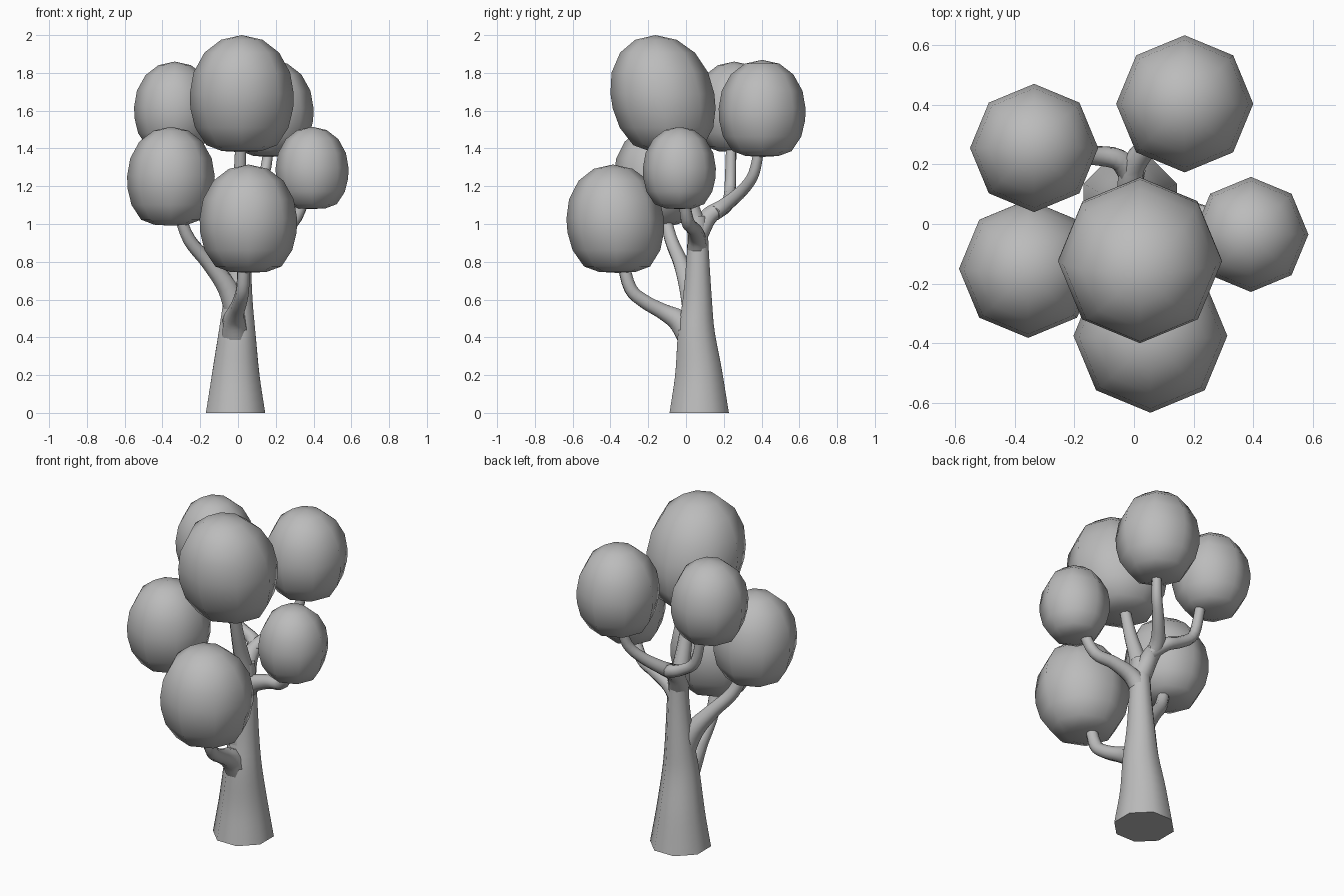
import bpy, bmesh, math
from mathutils import Vector

cube = bpy.data.objects.get("Cube")
if cube:
    bpy.data.objects.remove(cube, do_unlink=True)

SIDES = 8
grey = bpy.data.materials.new("plain grey")
grey.use_nodes = True
grey.diffuse_color = (0.5, 0.5, 0.5, 1)
grey.node_tree.nodes["Principled BSDF"].inputs["Base Color"].default_value = (0.5, 0.5, 0.5, 1)


def make_object(name, bm, sharp_angle):
    bmesh.ops.recalc_face_normals(bm, faces=bm.faces)
    mesh = bpy.data.meshes.new(name)
    bm.to_mesh(mesh)
    bm.free()
    mesh.materials.append(grey)
    obj = bpy.data.objects.new(name, mesh)
    bpy.context.collection.objects.link(obj)
    bpy.ops.object.select_all(action='DESELECT')
    obj.select_set(True)
    bpy.context.view_layer.objects.active = obj
    bpy.ops.object.shade_smooth_by_angle(angle=math.radians(sharp_angle))
    return obj


def bridge(bm, lower, upper):
    for i in range(SIDES):
        j = (i + 1) % SIDES
        bm.faces.new((lower[i], lower[j], upper[j], upper[i]))


def smooth_path(points, steps=4):
    """Catmull-Rom through points of x, y, z, radius."""
    pts = [Vector(p) for p in points]
    pts = [2 * pts[0] - pts[1]] + pts + [2 * pts[-1] - pts[-2]]
    out = []
    for a, b, c, d in zip(pts, pts[1:], pts[2:], pts[3:]):
        for s in range(steps):
            t = s / steps
            out.append(0.5 * (2 * b + (c - a) * t + (2 * a - 5 * b + 4 * c - d) * t ** 2
                              + (3 * b - a - 3 * c + d) * t ** 3))
    out.append(pts[-2])
    return out


def limb(name, points):
    """Tapered eight-sided tube along a smooth path."""
    path = smooth_path(points)
    centres = [p.to_3d() for p in path]
    bm = bmesh.new()
    rings = []
    tangent = Vector((0, 0, 1))
    u, v = Vector((1, 0, 0)), Vector((0, 1, 0))
    for i, c in enumerate(centres):
        new = (centres[min(i + 1, len(path) - 1)] - centres[max(i - 1, 0)]).normalized()
        if i or name != "trunk":
            turn = tangent.rotation_difference(new)
            u, v, tangent = turn @ u, turn @ v, new
        r = path[i][3] / math.cos(math.pi / SIDES)
        ring = []
        for k in range(SIDES):
            a = (k + 0.5) * math.tau / SIDES
            ring.append(bm.verts.new(c + r * (u * math.cos(a) + v * math.sin(a))))
        if rings:
            bridge(bm, rings[-1], ring)
        rings.append(ring)
    bm.faces.new(rings[0])
    bm.faces.new(rings[-1])
    return make_object(name, bm, 60)


# Leaf clump outline: radius and height, flatter at the bottom
CLUMP = [(0.38, -0.98), (0.68, -0.88), (0.9, -0.58), (0.99, -0.25), (1, 0),
         (0.93, 0.36), (0.72, 0.7), (0.4, 0.92)]


def clump(name, centre, radius, height, lean=0):
    bm = bmesh.new()
    c = Vector(centre)

    def vert(r, z, a):
        y = r * radius * math.sin(a) - lean * z * height
        return bm.verts.new(c + Vector((r * radius * math.cos(a), y, z * height)))

    rings = [[vert(r, z, k * math.tau / SIDES) for k in range(SIDES)] for r, z in CLUMP]
    for lower, upper in zip(rings, rings[1:]):
        bridge(bm, lower, upper)
    for ring, z in ((rings[0], -1), (rings[-1], 1)):
        pole = vert(0, z, 0)
        for i in range(SIDES):
            bm.faces.new((ring[i], ring[(i + 1) % SIDES], pole))
    return make_object(name, bm, 180)


# Trunk
limb("trunk", [(-0.013, 0.07, 0, 0.157), (-0.012, 0.068, 0.2, 0.126),
               (-0.005, 0.055, 0.42, 0.098), (0, 0.06, 0.6, 0.077),
               (0.008, 0.063, 0.85, 0.058), (0.005, 0.062, 1.04, 0.05)])

# Branches
limb("front_branch", [(-0.01, 0.05, 0.36, 0.075), (-0.02, -0.03, 0.48, 0.06),
                      (-0.01, -0.12, 0.535, 0.042), (0.01, -0.22, 0.59, 0.036),
                      (0.025, -0.295, 0.66, 0.033), (0.03, -0.34, 0.82, 0.03)])
limb("front_right_branch", [(0, 0.05, 0.52, 0.065), (-0.06, 0.015, 0.67, 0.052),
                            (-0.16, -0.03, 0.8, 0.038), (-0.26, -0.08, 0.92, 0.033),
                            (-0.32, -0.12, 1.08, 0.028)])
limb("left_branch", [(0, 0.06, 0.86, 0.055), (0.07, 0.055, 0.93, 0.045),
                     (0.18, 0.04, 0.975, 0.036), (0.29, 0.01, 1.01, 0.032),
                     (0.36, -0.015, 1.15, 0.027)])
limb("back_left_branch", [(0.005, 0.06, 0.94, 0.055), (-0.01, 0.12, 1.04, 0.046),
                          (0, 0.2, 1.095, 0.038), (0.08, 0.3, 1.18, 0.03),
                          (0.14, 0.36, 1.27, 0.027), (0.165, 0.39, 1.42, 0.024)])
limb("back_right_branch", [(0, 0.15, 1.06, 0.04), (-0.05, 0.215, 1.1, 0.035),
                           (-0.14, 0.23, 1.14, 0.03), (-0.23, 0.235, 1.22, 0.028),
                           (-0.28, 0.24, 1.45, 0.025)])
limb("top_branch", [(0.005, 0.065, 0.95, 0.055), (0.005, 0.03, 1.08, 0.043),
                    (0.01, -0.02, 1.24, 0.034), (0.015, -0.07, 1.45, 0.028)])

# Leaf clumps
clump("top_leaves", (0.02, -0.125, 1.69), 0.275, 0.31, 0.12)
clump("front_leaves", (0.055, -0.375, 1.028), 0.258, 0.287, 0.04)
clump("front_right_leaves", (-0.355, -0.15, 1.253), 0.232, 0.262, 0.04)
clump("back_right_leaves", (-0.335, 0.255, 1.62), 0.215, 0.24)
clump("back_left_leaves", (0.17, 0.403, 1.612), 0.23, 0.257)
clump("left_leaves", (0.392, -0.035, 1.297), 0.193, 0.218)
